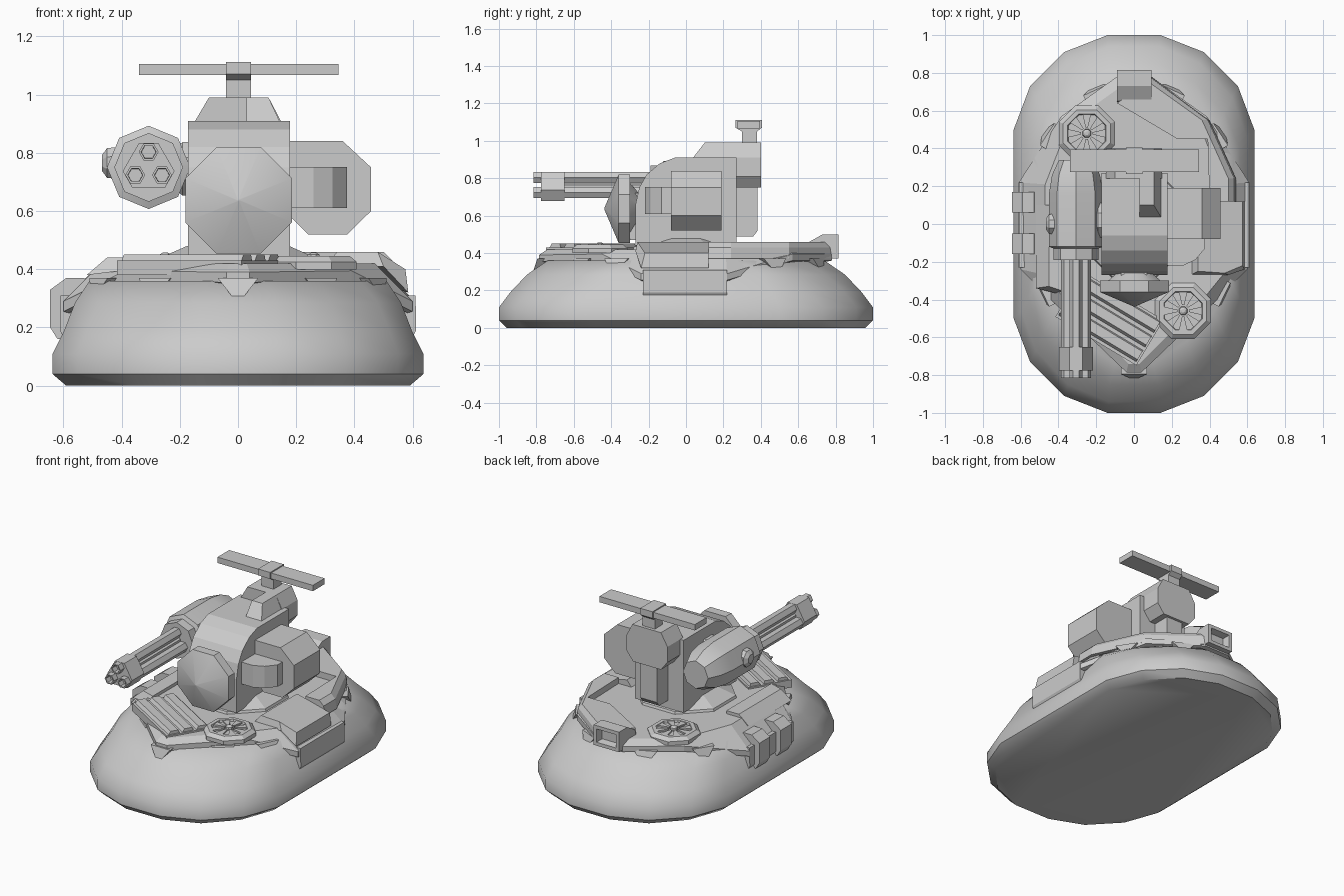
import bpy, bmesh, math
from mathutils import Vector, Matrix

if "Cube" in bpy.data.objects:
    bpy.data.objects.remove(bpy.data.objects["Cube"])


def loft(name, rings, smooth=False, closed=False):
    """Skin a list of equal-length 3D rings and cap (or join) the ends."""
    bm = bmesh.new()
    vs = [[bm.verts.new(p) for p in r] for r in rings]
    n = len(rings[0])
    pairs = list(zip(vs, vs[1:])) + ([(vs[-1], vs[0])] if closed else [])
    for a, b in pairs:
        for i in range(n):
            j = (i + 1) % n
            bm.faces.new((a[i], a[j], b[j], b[i]))
    if not closed:
        bm.faces.new(vs[0])
        bm.faces.new(vs[-1])
    bmesh.ops.recalc_face_normals(bm, faces=bm.faces)
    me = bpy.data.meshes.new(name)
    bm.to_mesh(me)
    bm.free()
    ob = bpy.data.objects.new(name, me)
    bpy.context.collection.objects.link(ob)
    if smooth:
        bpy.ops.object.select_all(action='DESELECT')
        bpy.context.view_layer.objects.active = ob
        ob.select_set(True)
        bpy.ops.object.shade_smooth_by_angle(angle=math.radians(40))
    return ob


def put(p, axis, t):
    """Place a 2D point on the plane across the given axis."""
    return {'x': (t, p[0], p[1]), 'y': (p[0], t, p[1]), 'z': (p[0], p[1], t)}[axis]


def prism(name, pts, axis, a, b):
    return loft(name, [[put(p, axis, t) for p in pts] for t in (a, b)])


def box(name, x0, x1, y0, y1, z0, z1):
    return prism(name, [(x0, y0), (x1, y0), (x1, y1), (x0, y1)], 'z', z0, z1)


def turned(name, c, axis, prof, n=8, phase=0.5, smooth=False, closed=False):
    """Turn (position, radius) pairs about an axis through 2D centre c."""
    rings = []
    for t, r in prof:
        ang = [2 * math.pi * (i + phase) / n for i in range(n)]
        rings.append([put((c[0] + r * math.cos(a), c[1] + r * math.sin(a)), axis, t) for a in ang])
    return loft(name, rings, smooth, closed)


def four(q, z):
    """Mirror one quadrant of an outline into a full ring."""
    return ([(x, y, z) for x, y in q] + [(x, -y, z) for x, y in reversed(q)]
            + [(-x, -y, z) for x, y in q] + [(-x, y, z) for x, y in reversed(q)])


def both(half):
    """Mirror right-hand points into a full ring."""
    return list(half) + [(-x, y, z) for x, y, z in reversed(half)]


# inflated skirt
outer = [(.14, 1), (.37, .91), (.55, .73), (.637, .5)]
foot = [(.13, .96), (.345, .875), (.51, .7), (.59, .48)]
mid = [(.135, .94), (.35, .85), (.52, .67), (.597, .46)]
high = [(.13, .85), (.32, .75), (.48, .59), (.56, .4)]
top = [(.1, .74), (.28, .62), (.42, .47), (.51, .3)]
loft('skirt', [four(foot, 0), four(outer, .04), four(outer, .11), four(mid, .19),
               four(high, .285), four(top, .36)], smooth=True)

# deck with sides that fold down
rim = [(.04, -.785, .39), (.39, -.45, .395), (.6, -.24, .29), (.61, .22, .29),
       (.385, .57, .395), (.09, .78, .395)]
crown = [(.03, -.74, .42), (.34, -.43, .42), (.47, -.27, .42), (.47, .21, .42),
         (.345, .53, .42), (.08, .72, .42)]
loft('deck', [both([(x * .97, y * .97, z - .04) for x, y, z in rim]),
              both([(x, y, z - .035) for x, y, z in rim]), both(rim), both(crown)])

# side flaps and hanging teeth under the rim
for s in (-1, 1):
    prism('side_flap', [(s * .54, .15), (s * .59, .15), (s * .612, .19), (s * .61, .31), (s * .54, .31)],
          'y', -.23, .22)
for x, y in [(0, -.785), (.28, -.555), (.47, -.37), (.2, .7), (.45, .47)]:
    for s in ((-1, 1) if x else (1,)):
        p = Vector((s * x, y, .37))
        d = Vector((s * x * 1.6, y, 0)).normalized()
        t = Vector((-d.y, d.x, 0)) * .07
        tip = p + d * .04 - Vector((0, 0, .09))
        loft('rim_tooth', [[p - t + d * .01, p + t + d * .01, tip],
                           [p - t - d * .05, p + t - d * .05, tip - d * .06]])

# raised armour on the right side and right rear
loft('side_armour', [
    [(.3, -.27, .41), (.5, -.27, .41), (.585, -.24, .32), (.585, .12, .32), (.3, .12, .41)],
    [(.34, -.25, .46), (.48, -.26, .46), (.575, -.22, .40), (.575, .12, .40), (.34, .12, .46)]])
loft('rear_armour', [[(x, y, z) for x, y in [
    (-.09, .64), (.23, .45), (.39, .45), (.4, .12), (.5 + e, .12), (.5 + e, .24), (.36 + e, .55), (.08, .75 + e)]]
    for z, e in ((.37, .04), (.43, .03), (.46, 0))])
loft('left_armour', [[(-.36, -.38, .4), (-.52, -.34, .38), (-.52, .1, .38), (-.36, .1, .4)],
                     [(-.36, -.36, .44), (-.45, -.33, .44), (-.45, .1, .44), (-.36, .1, .44)]])

# slatted vent on the front left
place = Matrix.Translation((-.13, -.5, 0)) @ Matrix.Rotation(math.radians(-31), 4, 'Z')
box('vent_base', -.25, .25, -.14, .14, .38, .43).matrix_world = place
for k in (-1, 0, 1):
    ob = prism('vent_slat', [(k * .09 - .04, .42), (k * .09 + .04, .42),
                             (k * .09 + .03, .45), (k * .09 - .02, .45)], 'x', -.24, .24)
    ob.matrix_world = place

# deck fans with a rim, sunken plate, blades and hub
for x, y in [(.26, -.46), (-.25, .48)]:
    c = (x, y)
    turned('fan_rim', c, 'z', [(.40, .16), (.425, .16), (.445, .135), (.445, .11), (.43, .105), (.40, .105)],
           closed=True)
    turned('fan_plate', c, 'z', [(.40, .12), (.432, .12)])
    turned('fan_hub', c, 'z', [(.43, .025), (.45, .022), (.457, .01)])
    for i in range(8):
        b = prism('fan_blade', [(.03, -.006), (.1, -.022), (.1, .022), (.03, .006)], 'z', .43, .442)
        b.matrix_world = Matrix.Translation((x, y, 0)) @ Matrix.Rotation(math.pi * i / 4, 4, 'Z')

# two side canisters on the left
for y in (-.105, .115):
    prism('side_canister', [(-.5, .34), (-.56, .16), (-.62, .16), (-.645, .2), (-.645, .33), (-.59, .37), (-.53, .37)],
          'y', y - .055, y + .055)


def rect(y, e):
    return [(-.09 + e, y, .37 + e), (.093 - e, y, .37 + e), (.093 - e, y, .5 - e), (-.09 + e, y, .5 - e)]


# tail box with a recessed back
loft('tail_box', [[(-.09, .64, .37), (.093, .64, .37), (.093, .65, .455), (-.09, .65, .455)],
                  rect(.73, 0), rect(.815, 0), rect(.815, .022), rect(.77, .03)])

# turret: base, body, back unit
turned('turret_base', (0, 0), 'z', [(.41, .31), (.435, .30), (.48, .19)], n=8)
prism('turret_body', [(-.27, .44), (.27, .44), (.27, .91), (-.06, .91), (-.14, .88), (-.21, .82), (-.25, .75), (-.27, .66)],
      'x', -.172, .178)
prism('sight_head', [(-.1, .99), (.105, .99), (.147, .91), (.147, .81), (.1, .75), (-.1, .75), (-.147, .81), (-.147, .91)],
      'y', .24, .4)
loft('roof_hood', [[(.03, .03, .9), (.147, .03, .9), (.147, .28, .9), (.03, .28, .9)],
                   [(.03, .10, .99), (.105, .10, .99), (.105, .28, .99), (.03, .28, .99)]])
prism('back_column', [(.24, .49), (.36, .49), (.383, .52), (.383, .78), (.34, .83), (.24, .83)], 'x', -.06, .06)

# sensor bar on its mast
prism('sensor_mast', [(.3, .98), (.38, .98), (.38, 1.05), (.405, 1.07), (.405, 1.112), (.265, 1.112), (.265, 1.07), (.3, 1.05)],
      'x', -.042, .045)
box('sensor_bar', -.34, .345, .275, .395, 1.067, 1.105)

# octagonal front shield and its stub
turned('front_shield', (.002, .637), 'y', [(-.26, .1), (-.3, .15), (-.3, .198), (-.36, .198), (-.437, .004)], smooth=True)
box('shield_stub', -.07, .07, -.31, -.22, .47, .72)

# right pod with a rounded snout
prism('right_pod', [(.16, .84), (.36, .84), (.457, .75), (.457, .6), (.375, .52), (.24, .52), (.16, .6)], 'y', -.08, .19)
prism('pod_snout', [(.16, -.22), (.26, -.22), (.325, -.19), (.375, -.13), (.375, -.06), (.16, -.06)], 'z', .61, .752)

# rotary gun: housing, side knobs, barrels, clamp
gun = (-.307, .75)
turned('gun_housing', gun, 'y', [(-.19, .1), (-.19, .118), (-.13, .118), (-.12, .143), (.16, .143), (.26, .127), (.34, .09)],
       phase=0, smooth=True)
turned('gun_knob', (0, .765), 'x', [(-.41, .06), (-.45, .055), (-.467, .03)])
turned('gun_mount', (.02, .745), 'x', [(-.22, .07), (-.19, .1), (-.16, .1)])
turned('barrel_core', gun, 'y', [(-.66, .03), (-.15, .03)], n=6)
for i in range(3):
    a = math.pi / 2 + i * 2 * math.pi / 3
    c = (gun[0] + .053 * math.cos(a), gun[1] + .053 * math.sin(a))
    turned('gun_barrel', c, 'y', [(-.15, .034), (-.815, .034), (-.815, .026), (-.75, .024)], n=6, phase=0)
hexa = [(gun[0] + r * math.cos(a), gun[1] + r * math.sin(a)) for r, a in
        [(.09, math.pi / 2 + k * math.pi * 2 / 3 + d) for k in range(3) for d in (-.38, .38)]]
prism('barrel_clamp', hexa, 'y', -.775, -.65)
